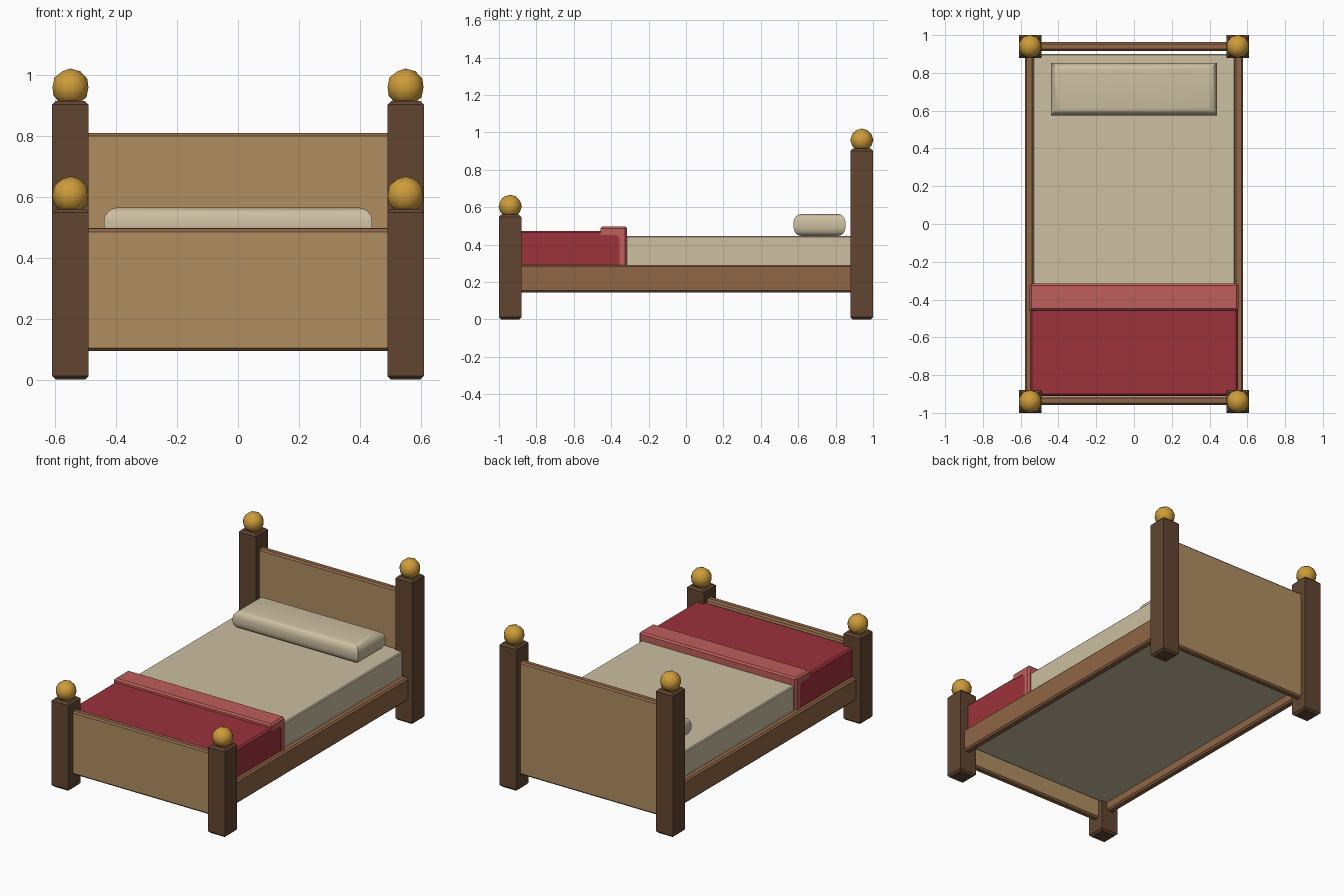
import bpy, bmesh
from mathutils import Vector

if "Cube" in bpy.data.objects:
    bpy.data.objects.remove(bpy.data.objects["Cube"])


def material(name, r, g, b):
    def lin(c):
        c /= 255
        return c / 12.92 if c <= 0.04045 else ((c + 0.055) / 1.055) ** 2.4
    m = bpy.data.materials.new(name)
    m.diffuse_color = (lin(r), lin(g), lin(b), 1)
    m.use_nodes = True
    m.node_tree.nodes["Principled BSDF"].inputs["Base Color"].default_value = m.diffuse_color
    return m


DARK = material("dark wood", 97, 69, 49)
MID = material("medium wood", 143, 102, 70)
PANEL = material("panel wood", 176, 141, 97)
BRASS = material("brass", 205, 156, 58)
LINEN = material("linen", 204, 191, 161)
RED = material("red blanket", 156, 50, 60)
PINK = material("folded blanket", 189, 94, 91)


def finish(bm, name, *mats):
    me = bpy.data.meshes.new(name)
    bmesh.ops.recalc_face_normals(bm, faces=bm.faces)
    bm.to_mesh(me)
    bm.free()
    ob = bpy.data.objects.new(name, me)
    bpy.context.collection.objects.link(ob)
    for m in mats:
        me.materials.append(m)
    return ob


def box(name, lo, hi, mats, bevel=0, axes="xyz", segs=1, panel=False):
    """Box from corner to corner; bevels the edges running along the given axes."""
    bm = bmesh.new()
    lo, hi = Vector(lo), Vector(hi)
    bmesh.ops.create_cube(bm, size=1)
    for v in bm.verts:
        v.co = Vector([(lo[i] + hi[i]) / 2 + v.co[i] * (hi[i] - lo[i]) for i in range(3)])
    if bevel:
        edges = []
        for e in bm.edges:
            d = e.verts[0].co - e.verts[1].co
            if "xyz"[max(range(3), key=lambda i: abs(d[i]))] in axes:
                edges.append(e)
        bmesh.ops.bevel(bm, geom=edges, offset=bevel, segments=segs,
                        profile=0.5, affect='EDGES')
    if panel:  # broad faces take the second colour
        bm.normal_update()
        for f in bm.faces:
            f.material_index = 1 if abs(f.normal.y) > 0.9 else 0
    return finish(bm, name, *mats)


def smooth(ob, angle=0.6):
    bpy.ops.object.select_all(action='DESELECT')
    ob.select_set(True)
    bpy.context.view_layer.objects.active = ob
    bpy.ops.object.shade_smooth_by_angle(angle=angle)


# Posts with ball finials
for end, y, top in (("front", -0.94, 0.56), ("back", 0.94, 0.914)):
    for side, s in (("left", -1), ("right", 1)):
        x = s * 0.55
        box(f"{end}_{side}_post", (x - 0.06, y - 0.06, 0), (x + 0.06, y + 0.06, top),
            [DARK], 0.012, "xy")
        bm = bmesh.new()
        bmesh.ops.create_icosphere(bm, subdivisions=2, radius=0.062)
        bmesh.ops.translate(bm, verts=bm.verts, vec=(x, y, top + 0.045))
        smooth(finish(bm, f"{end}_{side}_finial", BRASS))

# Headboard and footboard
box("headboard", (-0.5, 0.917, 0.093), (0.5, 0.963, 0.81), [MID, PANEL], 0.01, "x", panel=True)
box("footboard", (-0.5, -0.958, 0.093), (0.5, -0.912, 0.495), [MID, PANEL], 0.01, "x", panel=True)

# Side rails
for side, s in (("left", -1), ("right", 1)):
    a, b = sorted((s * 0.53, s * 0.578))
    box(f"{side}_rail", (a, -0.9, 0.145), (b, 0.9, 0.292), [MID], 0.01, "y")

# Mattress and pillow
box("mattress", (-0.535, -0.9, 0.2), (0.535, 0.9, 0.446), [LINEN], 0.006)
smooth(box("pillow", (-0.44, 0.575, 0.446), (0.44, 0.853, 0.565), [LINEN], 0.045, "xy", 4))

# Blanket
box("blanket", (-0.55, -0.91, 0.28), (0.55, -0.33, 0.474), [RED], 0.01)

# Folded blanket edge: L profile across the bed
bm = bmesh.new()
prof = [(-0.457, 0.497), (-0.315, 0.497), (-0.315, 0.285), (-0.355, 0.285),
        (-0.355, 0.435), (-0.375, 0.453), (-0.457, 0.453)]
face = bm.faces.new([bm.verts.new((-0.553, y, z)) for y, z in prof])
ext = bmesh.ops.extrude_face_region(bm, geom=[face])
bmesh.ops.translate(bm, vec=(1.106, 0, 0),
                    verts=[v for v in ext["geom"] if isinstance(v, bmesh.types.BMVert)])
outer = [e for e in bm.edges if all(v.co.z > 0.49 or v.co.y > -0.32 for v in e.verts)]
bmesh.ops.bevel(bm, geom=outer, offset=0.01, segments=1, affect='EDGES')
finish(bm, "blanket_fold", PINK)
